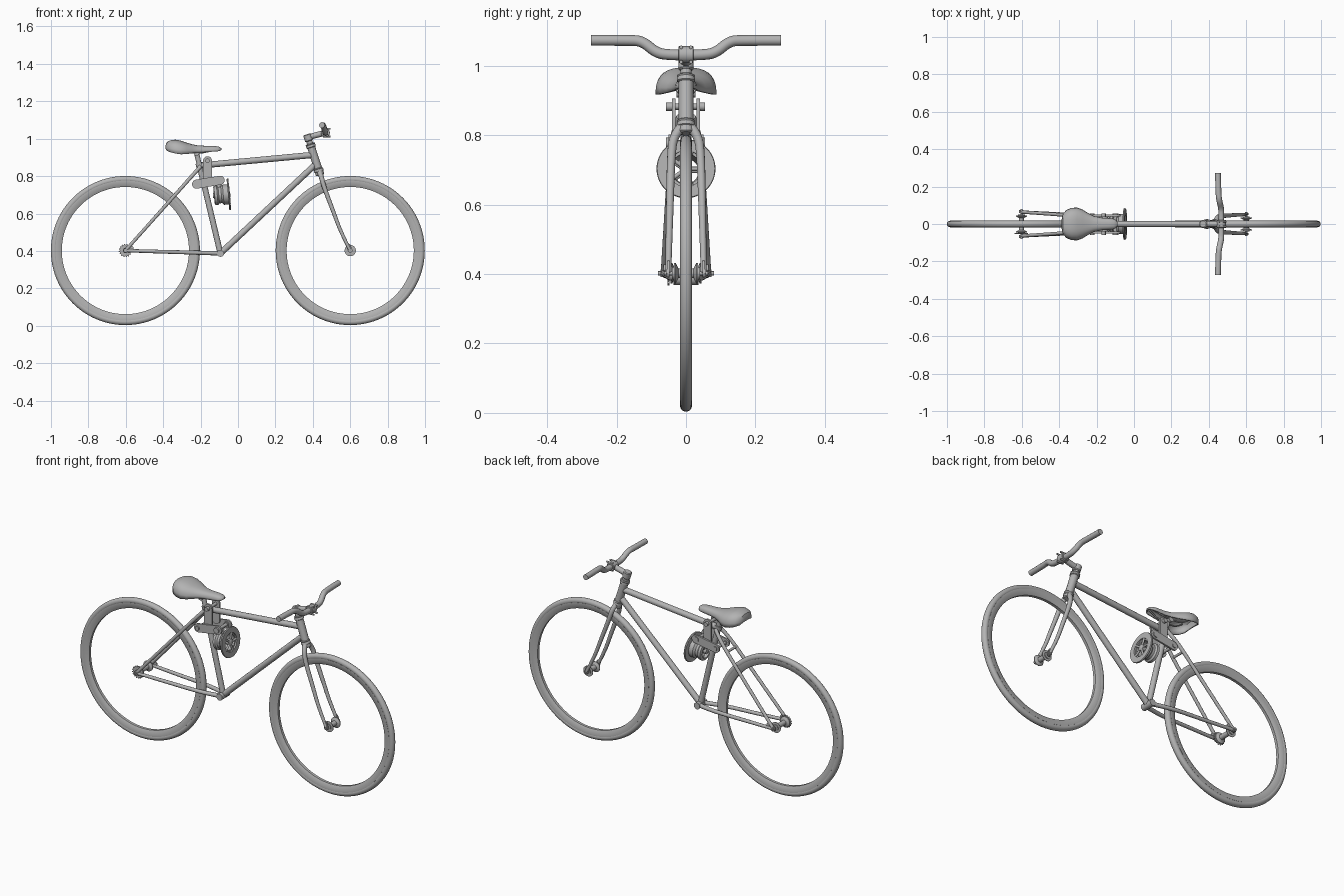
import bpy, bmesh, math
from mathutils import Vector

if "Cube" in bpy.data.objects:
    bpy.data.objects.remove(bpy.data.objects["Cube"])

grey = bpy.data.materials.new("plain grey")
grey.use_nodes = True
grey.diffuse_color = (0.45, 0.45, 0.45, 1)
grey.node_tree.nodes["Principled BSDF"].inputs["Base Color"].default_value = (0.45, 0.45, 0.45, 1)
parts = []


def add(name, mesh):
    mesh.materials.clear()
    mesh.materials.append(grey)
    ob = bpy.data.objects.new(name, mesh)
    bpy.context.collection.objects.link(ob)
    parts.append(ob)
    return ob


def from_bm(name, bm):
    bmesh.ops.recalc_face_normals(bm, faces=bm.faces)
    mesh = bpy.data.meshes.new(name)
    bm.to_mesh(mesh)
    bm.free()
    return add(name, mesh)


def tube(name, pts, r, r_end=None):
    """Round tube along a smooth path, optionally tapered."""
    r_end = r if r_end is None else r_end
    cu = bpy.data.curves.new(name, 'CURVE')
    cu.dimensions = '3D'
    cu.bevel_depth = 1.0
    cu.bevel_resolution = 4
    cu.use_fill_caps = True
    cu.resolution_u = 8
    sp = cu.splines.new('POLY' if len(pts) == 2 else 'NURBS')
    sp.points.add(len(pts) - 1)
    for i, p in enumerate(pts):
        sp.points[i].co = (*p, 1)
        sp.points[i].radius = r + (r_end - r) * i / (len(pts) - 1)
    if len(pts) > 2:
        sp.order_u = 3
        sp.use_endpoint_u = True
    tmp = bpy.data.objects.new(name + " path", cu)
    bpy.context.collection.objects.link(tmp)
    dg = bpy.context.evaluated_depsgraph_get()
    mesh = bpy.data.meshes.new_from_object(tmp.evaluated_get(dg))
    bpy.data.objects.remove(tmp)
    return add(name, mesh)


def lathe(name, centre, axis, profile, n=32, closed=False):
    """Spin (radius, offset) points round an axis through centre."""
    bm = bmesh.new()
    q = Vector(axis).to_track_quat('Z', 'Y')
    rings = []
    for k in range(n):
        a = 2 * math.pi * k / n
        rings.append([bm.verts.new(Vector(centre) + q @ Vector((r * math.cos(a), r * math.sin(a), h)))
                      for r, h in profile])
    m = len(profile)
    for k in range(n):
        A, B = rings[k], rings[(k + 1) % n]
        for i in range(m if closed else m - 1):
            j = (i + 1) % m
            bm.faces.new((A[i], A[j], B[j], B[i]))
    if not closed:
        bm.faces.new([r[0] for r in rings])
        bm.faces.new([r[-1] for r in rings])
    return from_bm(name, bm)


def plate(name, outline, y0, y1):
    """Flat outline in x and z, given a thickness along y."""
    bm = bmesh.new()
    f = bm.faces.new([bm.verts.new((x, y0, z)) for x, z in outline])
    ext = bmesh.ops.extrude_face_region(bm, geom=[f])
    for v in ext["geom"]:
        if isinstance(v, bmesh.types.BMVert):
            v.co.y = y1
    return from_bm(name, bm)


def pill(name, a, b, r, y0, y1):
    ang = math.atan2(b[1] - a[1], b[0] - a[0])
    out = []
    for c, start in ((b, ang - math.pi / 2), (a, ang + math.pi / 2)):
        out += [(c[0] + r * math.cos(start + math.pi * i / 10),
                 c[1] + r * math.sin(start + math.pi * i / 10)) for i in range(11)]
    return plate(name, out, y0, y1)


Y = (0, 1, 0)
SIDES = (("left", 1), ("right", -1))
RX, FX, WZ = -0.602, 0.60, 0.402

# Wheels: deep rim, tyre, hub with flanges and axle nuts
tyre = [(0.381 + 0.0175 * math.cos(math.tau * i / 16), 0.0175 * math.sin(math.tau * i / 16)) for i in range(16)]
rim = [(0.34, -0.008), (0.345, -0.011), (0.366, -0.0165), (0.374, -0.0165),
       (0.374, 0.0165), (0.366, 0.0165), (0.345, 0.011), (0.34, 0.008)]
for label, x, axle, flange in (("rear", RX, 0.08, 0.042), ("front", FX, 0.064, 0.032)):
    c = (x, 0, WZ)
    lathe(label + "_tyre", c, Y, tyre, 96, True)
    lathe(label + "_rim", c, Y, rim, 96, True)
    lathe(label + "_hub", c, Y, [(0.012, -flange - 0.008), (0.018, -flange - 0.008), (0.018, -flange - 0.003),
          (0.03, -flange - 0.002), (0.03, -flange + 0.002), (0.014, -flange + 0.01),
          (0.014, flange - 0.01), (0.03, flange - 0.002), (0.03, flange + 0.002),
          (0.018, flange + 0.003), (0.018, flange + 0.008), (0.012, flange + 0.008)])
    tube(label + "_axle", [(x, -axle, WZ), (x, axle, WZ)], 0.006)
    for side, s in SIDES:
        lathe(f"{label}_{side}_axle_nut", (x, s * (axle - 0.011), WZ), Y, [(0.012, -0.005), (0.012, 0.005)], 6)

# Rear sprocket
teeth = []
for i in range(16):
    for da, r in ((0, 0.03), (0.25, 0.036), (0.5, 0.036), (0.75, 0.03)):
        a = math.tau * (i + da) / 16
        teeth.append((RX + r * math.cos(a), WZ + r * math.sin(a)))
plate("rear_sprocket", teeth, -0.053, -0.048)

# Main frame tubes
BB = Vector((-0.094, 0, 0.387))
ST = Vector((-0.207, 0, 0.862))
HB, HT = Vector((0.430, 0, 0.835)), Vector((0.388, 0, 0.965))
head = (HT - HB).normalized()
tube("seat_tube", [BB, ST], 0.0155)
tube("top_tube", [(-0.20, 0, 0.857), (0.398, 0, 0.913)], 0.0165)
tube("down_tube", [BB, (0.418, 0, 0.866)], 0.0165)
tube("head_tube", [HB, HT], 0.0215)
tube("bottom_bracket_shell", [BB - Vector((0, 0.036, 0)), BB + Vector((0, 0.036, 0))], 0.019)
lathe("seat_collar", ST, ST - BB, [(0.019, -0.015), (0.019, 0.008)])
for name, p in (("lower_headset_cup", HB), ("upper_headset_cup", HT)):
    lathe(name, p, head, [(0.022, -0.013), (0.026, -0.010), (0.026, -0.002), (0.024, 0.002), (0.026, 0.006), (0.022, 0.009)])

# Stays, dropouts and fork blades
crown = HB - head * 0.02
for side, s in SIDES:
    tube(f"{side}_chain_stay", [(BB.x, s * 0.018, BB.z), (-0.17, s * 0.036, 0.389), (-0.26, s * 0.047, 0.392),
                                (-0.45, s * 0.055, 0.397), (RX, s * 0.064, WZ)], 0.012, 0.009)
    tube(f"{side}_seat_stay", [(-0.20, s * 0.018, 0.852), (-0.24, s * 0.036, 0.808), (-0.34, s * 0.046, 0.695),
                               (RX, s * 0.064, WZ)], 0.0105, 0.009)
    pill(f"{side}_rear_dropout", (RX, WZ), (RX + 0.03, WZ + 0.012), 0.014, s * 0.059, s * 0.065)
    tube(f"{side}_fork_blade", [(crown.x, s * 0.012, crown.z + 0.008), (crown.x + 0.008, s * 0.036, crown.z - 0.015),
                                (0.462, s * 0.043, 0.735), (0.51, s * 0.046, 0.61),
                                (0.55, s * 0.049, 0.50), (FX, s * 0.051, WZ)], 0.0145, 0.0085)
    pill(f"{side}_fork_dropout", (FX, WZ), (FX - 0.01, WZ + 0.025), 0.012, s * 0.047, s * 0.053)
tube("seat_stay_bridge", [(-0.29, -0.04, 0.752), (-0.29, 0.04, 0.752)], 0.007)
lathe("fork_crown", crown, head, [(0.018, -0.012), (0.023, -0.008), (0.023, 0.014)])

# Steerer, stem and handlebar
top = HT + head * 0.045
clamp = Vector((0.467, 0, 1.032))
tube("steerer", [HT, top], 0.0165)
lathe("stem_steerer_clamp", top, head, [(0.018, -0.022), (0.022, -0.018), (0.022, 0.013), (0.017, 0.017)])
tube("stem", [top, clamp], 0.0155)
lathe("stem_bar_clamp", clamp, Y, [(0.022, -0.022), (0.024, -0.02), (0.024, 0.02), (0.022, 0.022)], 24)
bar = [(0.467, 0, 1.031), (0.467, 0.045, 1.031), (0.466, 0.085, 1.036), (0.456, 0.125, 1.071),
       (0.451, 0.165, 1.073), (0.449, 0.273, 1.073)]
tube("handlebar", [(x, -y, z) for x, y, z in bar[:0:-1]] + bar, 0.0155)
for side, s in SIDES:
    for dz in (-0.021, 0.021):
        tube(f"{side}_stem_bolt", [(0.455, s * 0.014, 1.032 + dz), (0.495, s * 0.014, 1.032 + dz)], 0.005)

# Saddle: open arched shell, (x, half width, top, lower edge) per section
sections = [(-0.387, 0.025, 0.965, 0.945), (-0.380, 0.054, 0.982, 0.935), (-0.362, 0.075, 0.991, 0.928),
            (-0.335, 0.086, 0.995, 0.921), (-0.305, 0.088, 0.989, 0.917), (-0.275, 0.077, 0.979, 0.918),
            (-0.245, 0.058, 0.970, 0.922), (-0.215, 0.043, 0.964, 0.926), (-0.175, 0.034, 0.962, 0.928),
            (-0.135, 0.031, 0.962, 0.931), (-0.108, 0.028, 0.959, 0.933), (-0.095, 0.020, 0.954, 0.936),
            (-0.088, 0.008, 0.948, 0.940)]
bm = bmesh.new()
rows = []
for x, w, zt, zb in sections:
    row = []
    for i in range(17):
        t = math.pi * i / 16
        row.append(bm.verts.new((x, w * math.copysign(abs(math.cos(t)) ** 0.8, math.cos(t)),
                                 zb + (zt - zb) * max(0, math.sin(t)) ** 0.7)))
    rows.append(row)
for A, B in zip(rows, rows[1:]):
    for i in range(16):
        bm.faces.new((A[i], A[i + 1], B[i + 1], B[i]))
bm.faces.new(rows[0])
bm.faces.new(rows[-1])
saddle = from_bm("saddle", bm)
for f in saddle.data.polygons:
    f.use_smooth = True
if saddle.data.polygons[8].normal.z < 0:
    saddle.data.flip_normals()
mod = saddle.modifiers.new("shell", 'SOLIDIFY')
mod.thickness = 0.007
mod.offset = -1

# Saddle rails, post and clamp
tube("seat_post", [ST, (-0.222, 0, 0.925)], 0.0135)
tube("saddle_clamp", [(-0.222, -0.028, 0.922), (-0.222, 0.028, 0.922)], 0.014)
for side, s in SIDES:
    tube(f"{side}_saddle_rail", [(-0.345, s * 0.035, 0.965), (-0.30, s * 0.025, 0.928), (-0.25, s * 0.022, 0.923),
                                 (-0.17, s * 0.020, 0.925), (-0.11, s * 0.010, 0.947)], 0.004)

# Bracket of rounded links straddling the seat tube
for side, s in SIDES:
    pill(f"{side}_upright_link", (-0.163, 0.79), (-0.163, 0.882), 0.024, s * 0.030, s * 0.040)
    pill(f"{side}_cross_link", (-0.222, 0.757), (-0.095, 0.778), 0.024, s * 0.040, s * 0.050)
    for x, z, r in ((-0.222, 0.757, 0.012), (-0.163, 0.882, 0.012), (-0.10, 0.777, 0.016)):
        lathe(f"{side}_link_boss", (x, s * 0.046, z), Y, [(r, -0.012), (r, 0.009)], 20)
for x, z in ((-0.222, 0.757), (-0.163, 0.882), (-0.10, 0.777)):
    tube("link_pin", [(x, -0.045, z), (x, 0.045, z)], 0.009)
tube("pulley_arm", [(-0.10, 0, 0.777), (-0.105, 0, 0.70)], 0.013)

# Spoked pulley facing forward, with a grooved drum behind it
axis = Vector((1, 0, 0.09)).normalized()
disc = Vector((-0.049, 0, 0.703))
lathe("pulley_ring", disc, axis, [(0.052, -0.005), (0.083, -0.005), (0.085, 0), (0.083, 0.005), (0.052, 0.005)], 48, True)
lathe("pulley_drum", disc, axis, [(0.042, -0.080), (0.052, -0.076), (0.052, -0.062), (0.044, -0.054),
      (0.044, -0.040), (0.054, -0.030), (0.054, -0.004), (0.044, -0.004), (0.044, -0.030), (0.036, -0.080)], 40, True)
lathe("pulley_hub", disc, axis, [(0.013, -0.085), (0.013, -0.02), (0.018, -0.015), (0.018, 0.004), (0.012, 0.008)])
q = axis.to_track_quat('Z', 'Y')
for i in range(5):
    a = math.tau * i / 5
    d = q @ Vector((math.cos(a), math.sin(a), 0))
    tube("pulley_spoke", [disc + d * 0.012, disc + d * 0.056], 0.006)
    tube("drum_spoke", [disc - axis * 0.068 + d * 0.01, disc - axis * 0.068 + d * 0.044], 0.006)

# Smooth shading with crisp edges
bpy.ops.object.select_all(action='DESELECT')
for ob in parts:
    ob.select_set(True)
bpy.context.view_layer.objects.active = parts[0]
bpy.ops.object.shade_smooth_by_angle(angle=math.radians(35))
